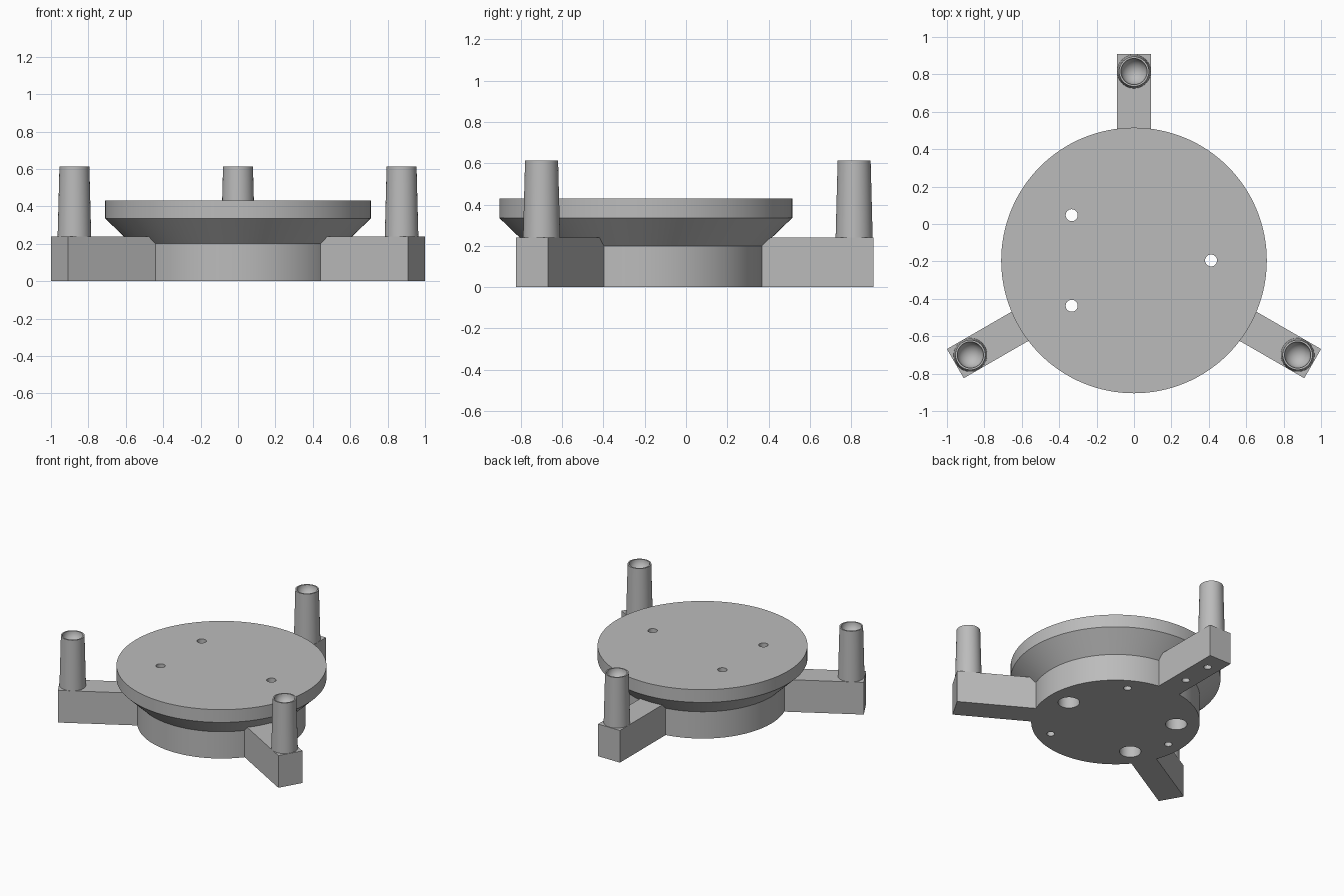
import bpy
import bmesh
from math import sin, cos, pi, radians
from mathutils import Matrix, Vector

default = bpy.data.objects.get("Cube")
if default:
    bpy.data.objects.remove(default)

CENTRE = Vector((0, -0.195, 0))
ARM_ANGLES = (90, 210, 330)
ARM_TOP = 0.24

grey = bpy.data.materials.new("plain grey")
grey.use_nodes = True
colour = (0.5, 0.5, 0.5, 1)
grey.diffuse_color = colour
grey.node_tree.nodes["Principled BSDF"].inputs["Base Color"].default_value = colour


def polar(radius, degrees, z=0):
    a = radians(degrees)
    return CENTRE + Vector((radius * cos(a), radius * sin(a), z))


def lathe(bm, profile, origin, sides):
    """Revolve an (r, z) profile about a vertical axis; zero radius makes a pole."""
    rings = []
    for r, z in profile:
        if r == 0:
            rings.append([bm.verts.new(origin + Vector((0, 0, z)))] * sides)
        else:
            rings.append([bm.verts.new(origin + Vector((r * cos(2 * pi * i / sides),
                                                        r * sin(2 * pi * i / sides), z)))
                          for i in range(sides)])
    for low, high in zip(rings, rings[1:]):
        for i in range(sides):
            j = (i + 1) % sides
            bm.faces.new(dict.fromkeys((low[i], low[j], high[j], high[i])))
    # Flat caps where the profile does not close on the axis
    if profile[0][0]:
        bm.faces.new(rings[0][::-1])
    if profile[-1][0]:
        bm.faces.new(rings[-1])


def finish(name, bm):
    bmesh.ops.recalc_face_normals(bm, faces=bm.faces)
    mesh = bpy.data.meshes.new(name)
    bm.to_mesh(mesh)
    bm.free()
    mesh.materials.append(grey)
    obj = bpy.data.objects.new(name, mesh)
    bpy.context.collection.objects.link(obj)
    return obj


def smooth(obj):
    obj.data.shade_smooth()
    obj.data.set_sharp_from_angle(angle=radians(30))


def drill(obj, cutter_bm):
    cutter = finish(obj.name + "_cutter", cutter_bm)
    cutter.hide_render = True
    mod = obj.modifiers.new("holes", 'BOOLEAN')
    mod.operation = 'DIFFERENCE'
    mod.solver = 'EXACT'
    mod.object = cutter
    bpy.context.view_layer.objects.active = obj
    bpy.ops.object.modifier_apply(modifier=mod.name)
    bpy.data.objects.remove(cutter)


# Round base flaring out into the top plate
bm = bmesh.new()
lathe(bm, [(0.57, 0), (0.57, 0.2), (0.71, 0.335), (0.71, 0.43)], CENTRE, 128)
body = finish("base_and_plate", bm)

# Counterbored bolt holes through the plate, and blind holes underneath
bm = bmesh.new()
for angle in (0, 144, 216):
    lathe(bm, [(0.073, -0.1), (0.073, 0.3), (0.032, 0.3), (0.032, 0.5)],
          polar(0.412, angle), 32)
for angle in (60, 180, 300):
    lathe(bm, [(0.027, -0.1), (0.027, 0.15)], polar(0.466, angle), 24)
drill(body, bm)
smooth(body)

# Three arms, each carrying a tapered post with a hollow cup at its tip
for name, angle in zip(("back", "right", "left"), ARM_ANGLES):
    inner, outer = 0.555, 1.103
    bm = bmesh.new()
    bmesh.ops.create_cube(bm, size=1, matrix=(
        Matrix.Translation(polar((inner + outer) / 2, angle, ARM_TOP / 2))
        @ Matrix.Rotation(radians(angle), 4, 'Z')
        @ Matrix.Diagonal((outer - inner, 0.18, ARM_TOP, 1))))
    arm = finish(name + "_arm", bm)
    if name == "back":
        bm = bmesh.new()
        for radius in (0.74, 0.97):
            lathe(bm, [(0.027, -0.1), (0.027, 0.15)], polar(radius, angle), 24)
        drill(arm, bm)
    smooth(arm)

    cup, tip = 0.07, 0.613
    bowl = [(cup * cos(t * pi / 16), tip - cup * sin(t * pi / 16)) for t in range(8)]
    bm = bmesh.new()
    lathe(bm, [(0.09, ARM_TOP - 0.01), (0.08, tip)] + bowl + [(0, tip - cup)],
          polar(1.01, angle), 48)
    smooth(finish(name + "_post", bm))
